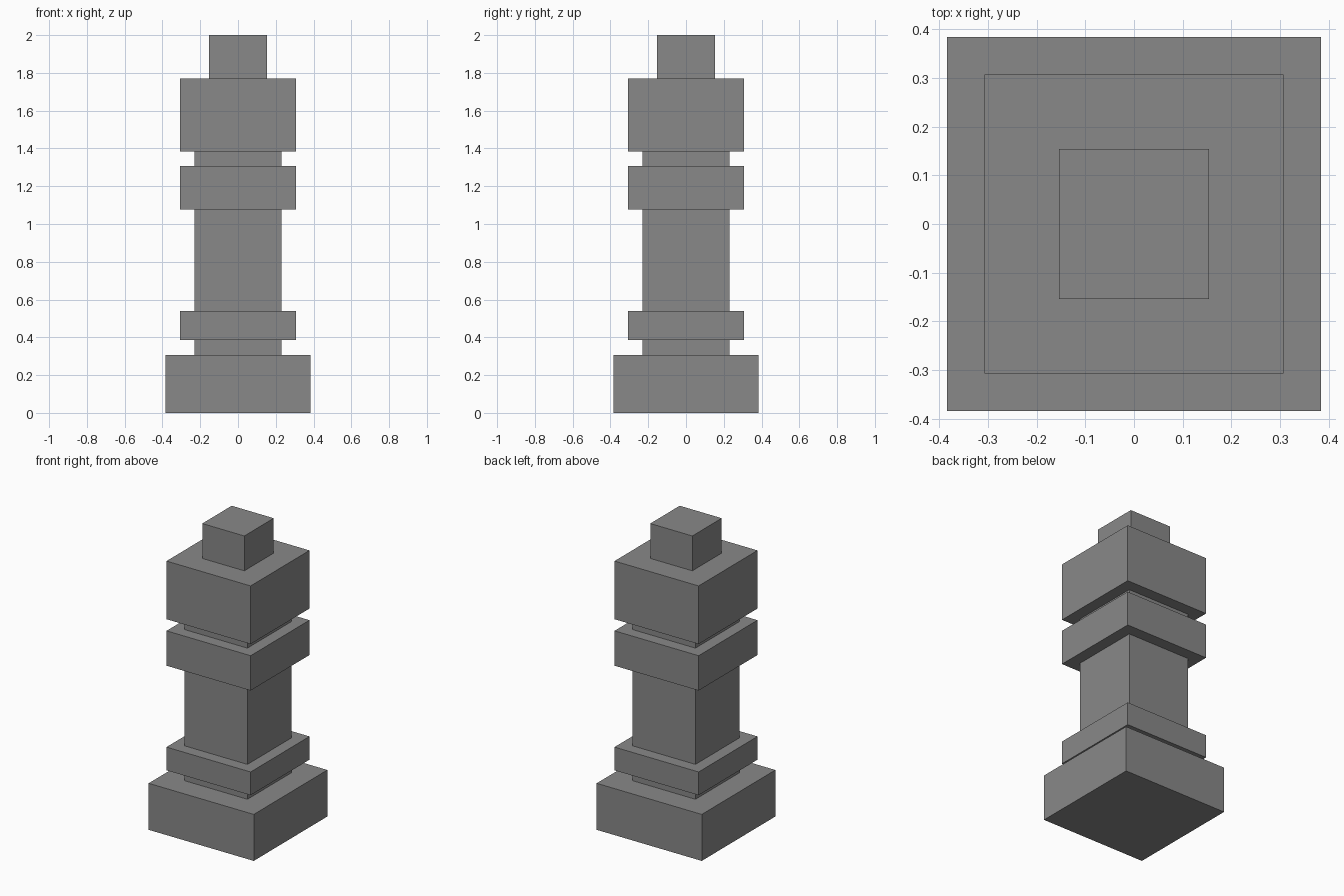
import bpy

# Remove the default cube
default = bpy.data.objects.get("Cube")
if default:
    bpy.data.objects.remove(default, do_unlink=True)

# Single stone colour
GREY = (0.25, 0.25, 0.25, 1.0)
stone = bpy.data.materials.new("grey_stone")
stone.use_nodes = True
stone.diffuse_color = GREY
stone.node_tree.nodes["Principled BSDF"].inputs["Base Color"].default_value = GREY

UNIT = 2 / 26  # the pillar is 26 modules tall


def block(name, width, bottom, top):
    """Square block, sized in modules and centred on the pillar axis."""
    bpy.ops.mesh.primitive_cube_add(size=1, location=(0, 0, (bottom + top) / 2 * UNIT))
    obj = bpy.context.object
    obj.name = name
    obj.scale = (width * UNIT, width * UNIT, (top - bottom) * UNIT)
    bpy.ops.object.transform_apply(location=False, rotation=False, scale=True)
    obj.data.materials.append(stone)
    return obj


# Stacked blocks from the ground up
block("base", 10, 0, 4)
block("lower_neck", 6, 4, 5)
block("lower_collar", 8, 5, 7)
block("shaft", 6, 7, 14)
block("upper_collar", 8, 14, 17)
block("upper_neck", 6, 17, 18)
block("head", 8, 18, 23)
block("finial", 4, 23, 26)
